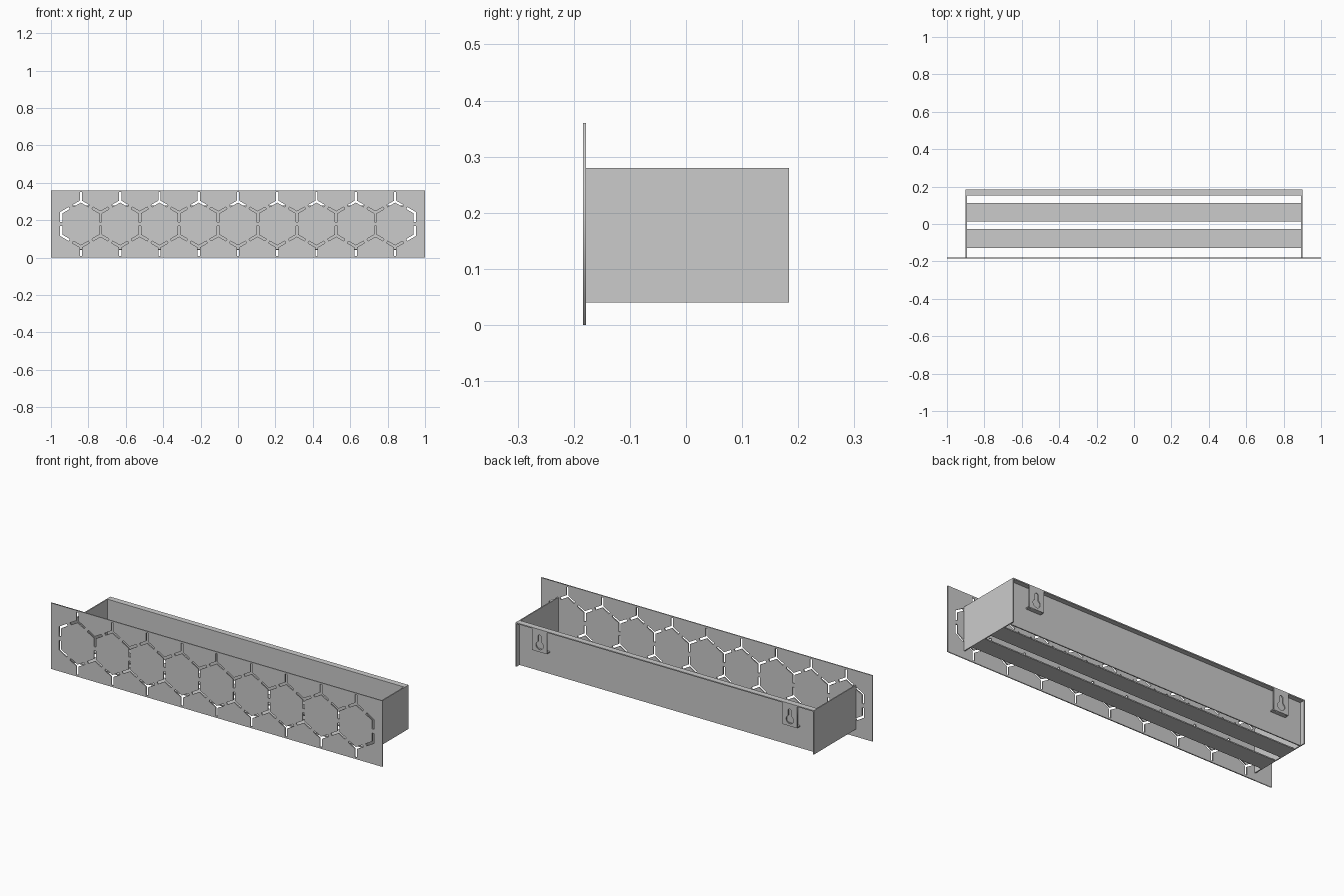
import bpy, bmesh
from math import sin, cos, pi, radians, sqrt
from mathutils import Matrix

if "Cube" in bpy.data.objects:
    bpy.data.objects.remove(bpy.data.objects["Cube"])

T = 0.006  # sheet thickness


def box(name, x, y, z):
    bm = bmesh.new()
    bmesh.ops.create_cube(bm, size=1)
    for v in bm.verts:
        v.co = [lo + (c + 0.5) * (hi - lo) for c, (lo, hi) in zip(v.co, (x, y, z))]
    me = bpy.data.meshes.new(name)
    bm.to_mesh(me)
    bm.free()
    ob = bpy.data.objects.new(name, me)
    bpy.context.collection.objects.link(ob)
    return ob


def sheet(name, loops, y0, y1):
    """Upright plate: first loop is the outline, the rest are holes, in (x, z)."""
    cu = bpy.data.curves.new(name, 'CURVE')
    cu.dimensions = '2D'
    cu.fill_mode = 'BOTH'
    cu.extrude = (y1 - y0) / 2
    for pts in loops:
        sp = cu.splines.new('POLY')
        sp.points.add(len(pts) - 1)
        for p, (x, z) in zip(sp.points, pts):
            p.co = (x, z, 0, 1)
        sp.use_cyclic_u = True
    tmp = bpy.data.objects.new(name + "_curve", cu)
    bpy.context.collection.objects.link(tmp)
    dg = bpy.context.evaluated_depsgraph_get()
    me = bpy.data.meshes.new_from_object(tmp.evaluated_get(dg))
    bpy.data.objects.remove(tmp)
    me.transform(Matrix.Translation((0, (y0 + y1) / 2, 0)) @ Matrix.Rotation(pi / 2, 4, 'X'))
    bm = bmesh.new()
    bm.from_mesh(me)
    bmesh.ops.remove_doubles(bm, verts=bm.verts, dist=1e-5)
    bmesh.ops.recalc_face_normals(bm, faces=bm.faces)
    bm.to_mesh(me)
    bm.free()
    me.materials.clear()
    me.name = name
    ob = bpy.data.objects.new(name, me)
    bpy.context.collection.objects.link(ob)
    return ob


def rect(x0, x1, z0, z1):
    return [(x0, z0), (x1, z0), (x1, z1), (x0, z1)]


def star(cx, cz, degrees, length=0.0495, w=0.006):
    """Slot outline with straight arms meeting at a hexagon corner."""
    a = sorted(radians(d) for d in degrees)
    pts = []
    for i, t in enumerate(a):
        for s in (-w, w):
            pts.append((cx + length * cos(t) - s * sin(t), cz + length * sin(t) + s * cos(t)))
        nxt = a[i + 1] if i + 1 < len(a) else a[0] + 2 * pi
        h = (nxt - t) / 2
        r = w / sin(h)
        pts.append((cx + r * cos(t + h), cz + r * sin(t + h)))
    return pts


# Front panel with honeycomb slots, bridged at the middle of each hexagon edge
PITCH, MID = 0.21, 0.18
SIDE = PITCH / sqrt(3)
loops = [rect(-1, 1, 0, 0.36)]
for i in range(-4, 5):
    loops.append(star(i * PITCH, MID + SIDE, (90, 210, 330)))
    loops.append(star(i * PITCH, MID - SIDE, (270, 30, 150)))
for i in range(10):
    x = (i - 4.5) * PITCH
    up, down = [270, 30, 150], [90, 210, 330]
    if i == 0:
        up.remove(150), down.remove(210)
    if i == 9:
        up.remove(30), down.remove(330)
    loops.append(star(x, MID + SIDE / 2, up))
    loops.append(star(x, MID - SIDE / 2, down))
sheet("front_panel", loops, -0.184, -0.178)

# Trough: end plates, recessed back panel with top flange, floor slats
for side, x in (("left", -0.9), ("right", 0.9 - T)):
    box(side + "_end_plate", (x, x + T), (-0.178, 0.184), (0.04, 0.28))
IN = (-0.9 + T, 0.9 - T)
box("back_panel", IN, (0.152, 0.152 + T), (0.04, 0.28))
box("back_top_flange", IN, (0.152 + T, 0.184), (0.28 - T, 0.28))
for n, y in (("front", -0.128), ("rear", 0.013)):
    box(n + "_floor_slat", IN, (y, y + 0.1), (0.04, 0.04 + T))


# Hanging brackets: keyhole plate under the flange, folded back at the bottom
def keyhole(cx, cz, r=0.022, w=0.010, top=0.25):
    n = 20
    a0 = pi / 2 + 0.47
    pts = [(cx + r * cos(a0 + (2 * pi - 0.94) * i / n), cz + r * sin(a0 + (2 * pi - 0.94) * i / n))
           for i in range(n + 1)]
    return pts + [(cx + w * cos(pi * i / 8), top - w + w * sin(pi * i / 8)) for i in range(9)]


for side, cx in (("left", -0.755), ("right", 0.755)):
    xs = (cx - 0.045, cx + 0.045)
    sheet(side + "_hanger_plate", [rect(*xs, 0.157, 0.28 - T), keyhole(cx, 0.192)], 0.184 - T, 0.184)
    box(side + "_hanger_fold", xs, (0.152 + T, 0.184 - T), (0.157, 0.157 + T))
